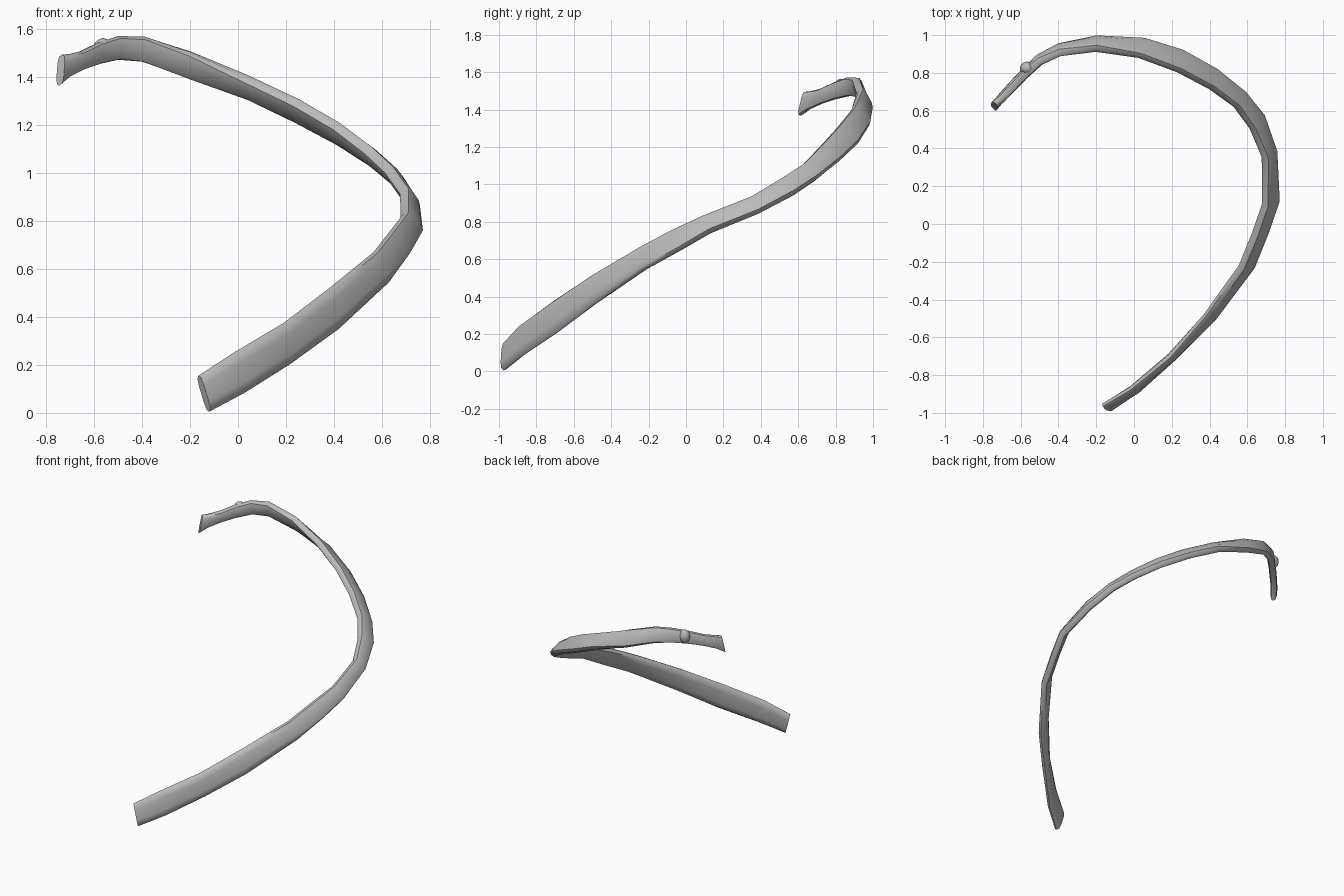
import bpy, bmesh, math
from mathutils import Vector

cube = bpy.data.objects.get("Cube")
if cube:
    bpy.data.objects.remove(cube, do_unlink=True)

# One plain bone grey for everything
bone_grey = bpy.data.materials.new("bone_grey")
bone_grey.use_nodes = True
colour = (0.5, 0.5, 0.5, 1)
bone_grey.diffuse_color = colour
bone_grey.node_tree.nodes["Principled BSDF"].inputs["Base Color"].default_value = colour

# Upper and lower edge of the flat blade, from the front tip to the bend
front_shaft = [
    ((-.165, -.965, .155), (-.12, -.975, .005)),
    ((-.02, -.88, .25), (.03, -.87, .085)),
    ((.19, -.71, .375), (.22, -.69, .205)),
    ((.38, -.49, .52), (.42, -.5, .35)),
    ((.565, -.23, .67), (.63, -.22, .545)),
    ((.635, -.06, .76), (.705, -.03, .65)),
    ((.69, .1, .83), (.76, .13, .745)),
]
# From the bend round to the back
back_shaft = [
    ((.69, .35, .93), (.745, .39, .85)),
    ((.625, .5, 1.02), (.68, .58, .95)),
    ((.54, .62, 1.1), (.58, .7, 1.03)),
    ((.41, .715, 1.2), (.43, .82, 1.125)),
    ((.24, .805, 1.3), (.25, .92, 1.22)),
    ((.03, .885, 1.4), (.05, .98, 1.315)),
    ((-.2, .925, 1.505), (-.2, .985, 1.395)),
]
# Angle, narrow neck and flared head
neck_and_head = [
    ((-.39, .905, 1.57), (-.4, .94, 1.465)),
    ((-.5, .86, 1.572), (-.5, .88, 1.473)),
    ((-.58, .79, 1.545), (-.58, .8, 1.455)),
    ((-.65, .715, 1.51), (-.65, .73, 1.432)),
    ((-.705, .66, 1.497), (-.71, .66, 1.4)),
    ((-.735, .64, 1.495), (-.745, .61, 1.365)),
]


def sweep(name, stations, thickness, sides=10, squareness=0.65):
    """Skin a flattened, rounded section along pairs of edge points."""
    stations = [(Vector(t), Vector(b)) for t, b in stations]
    mids = [(t + b) / 2 for t, b in stations]
    last = len(mids) - 1
    bm = bmesh.new()
    rings = []
    for i, (top, bottom) in enumerate(stations):
        along = mids[min(i + 1, last)] - mids[max(i - 1, 0)]
        half_height = (top - bottom) / 2
        half_width = along.cross(half_height).normalized() * thickness(i / last) / 2
        ring = []
        for k in range(sides):
            a = math.tau * k / sides
            u = math.copysign(abs(math.cos(a)) ** squareness, math.cos(a))
            v = math.copysign(abs(math.sin(a)) ** squareness, math.sin(a))
            ring.append(bm.verts.new(mids[i] + half_height * u + half_width * v))
        rings.append(ring)
    for a, b in zip(rings, rings[1:]):
        for k in range(sides):
            n = (k + 1) % sides
            bm.faces.new((a[k], a[n], b[n], b[k]))
    bm.faces.new(rings[0])
    bm.faces.new(rings[-1])
    bmesh.ops.recalc_face_normals(bm, faces=bm.faces)
    return finish(name, bm)


def finish(name, bm):
    mesh = bpy.data.meshes.new(name)
    bm.to_mesh(mesh)
    bm.free()
    mesh.materials.append(bone_grey)
    obj = bpy.data.objects.new(name, mesh)
    bpy.context.collection.objects.link(obj)
    bpy.ops.object.select_all(action="DESELECT")
    obj.select_set(True)
    bpy.context.view_layer.objects.active = obj
    bpy.ops.object.shade_smooth_by_angle(angle=math.radians(50))
    return obj


# Curved rib blade, slightly thicker through the middle
sweep("rib_shaft", front_shaft + back_shaft + neck_and_head,
      lambda t: 0.045 + 0.015 * math.sin(math.pi * t))

# Small knob on the outside where the neck starts
bm = bmesh.new()
bmesh.ops.create_icosphere(bm, subdivisions=2, radius=1)
for v in bm.verts:
    v.co = Vector((-.565, .825, 1.515)) + Vector((v.co.x * .04, v.co.y * .035, v.co.z * .05))
finish("rib_tubercle", bm)
